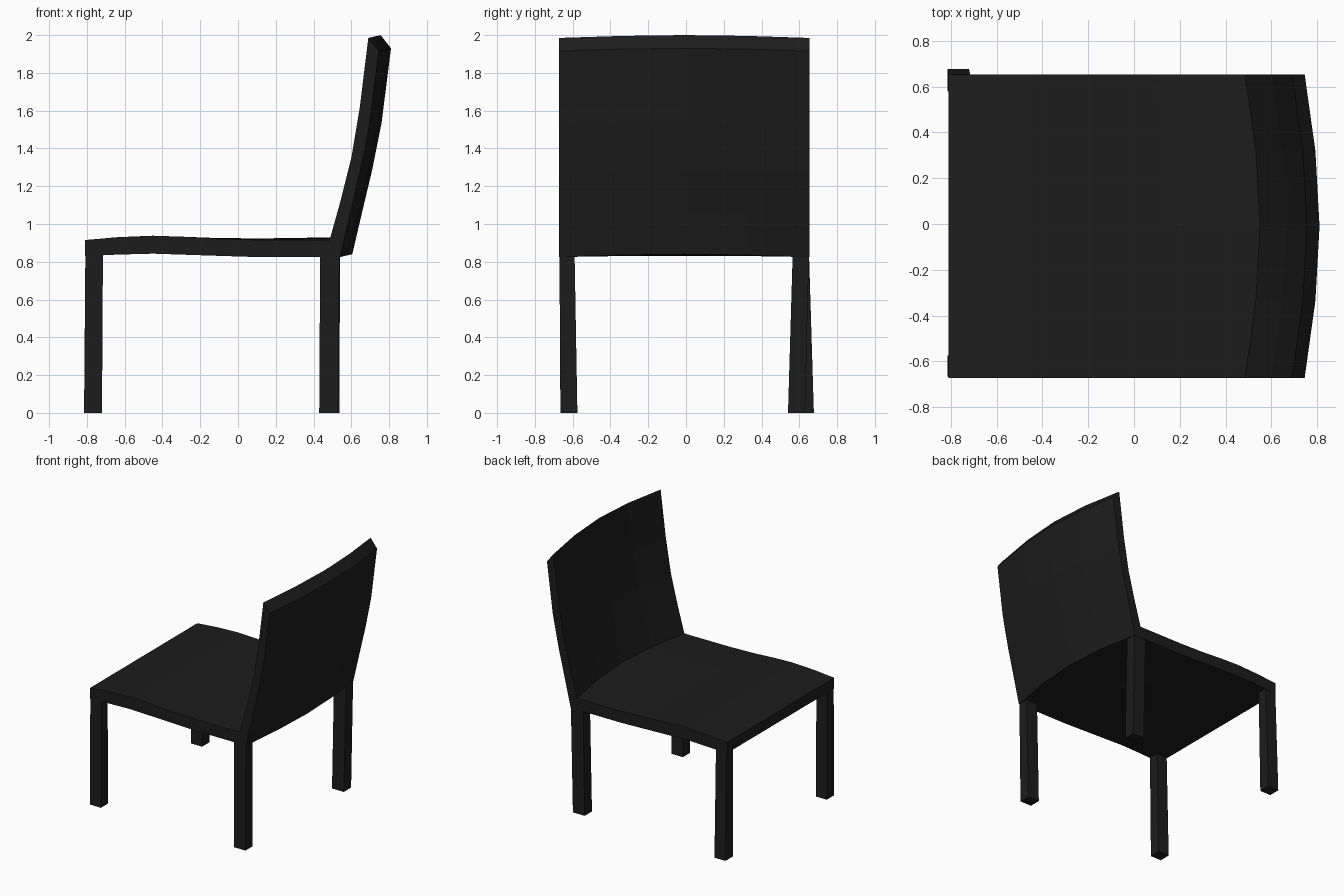
import bpy, bmesh

if "Cube" in bpy.data.objects:
    bpy.data.objects.remove(bpy.data.objects["Cube"])

black = bpy.data.materials.new("black")
black.diffuse_color = (0.012, 0.012, 0.012, 1)
black.use_nodes = True
black.node_tree.nodes["Principled BSDF"].inputs["Base Color"].default_value = black.diffuse_color


def finish(name, bm):
    bmesh.ops.recalc_face_normals(bm, faces=bm.faces)
    mesh = bpy.data.meshes.new(name)
    bm.to_mesh(mesh)
    bm.free()
    mesh.materials.append(black)
    obj = bpy.data.objects.new(name, mesh)
    bpy.context.collection.objects.link(obj)
    return obj


def loft(name, sections):
    """Skin matching closed sections and cap both ends."""
    bm = bmesh.new()
    rings = [[bm.verts.new(p) for p in s] for s in sections]
    n = len(rings[0])
    for a, b in zip(rings, rings[1:]):
        for i in range(n):
            j = (i + 1) % n
            bm.faces.new((a[i], a[j], b[j], b[i]))
    bm.faces.new(rings[0])
    bm.faces.new(rings[-1])
    return finish(name, bm)


# Seat and backrest: one side profile swept across, bowing backwards mid-width
profile = [
    (-0.81, 0.915), (-0.64, 0.93), (-0.45, 0.938), (-0.30, 0.933),
    (-0.12, 0.922), (0.10, 0.916), (0.485, 0.915),
    (0.545, 1.13), (0.60, 1.35), (0.645, 1.62), (0.69, 1.985),
    (0.745, 1.915), (0.695, 1.52), (0.645, 1.27), (0.595, 1.06), (0.54, 0.825),
    (0.10, 0.825), (-0.12, 0.832), (-0.30, 0.838), (-0.45, 0.843),
    (-0.64, 0.838), (-0.81, 0.83),
]


def bowed(y, bow):
    pts = []
    for x, z in profile:
        w = bow * min(1, max(0, (x + 0.3) / 0.78))
        pts.append((x + 0.065 * w, y, z + 0.015 * w))
    return pts


stations = [(-0.672, 0), (-0.335, 0.72), (-0.01, 1), (0.32, 0.72), (0.653, 0)]
loft("seat_and_back", [bowed(y, b) for y, b in stations])


# Legs: slightly skewed square posts, (x0, x1, y0, y1) at foot and top
def leg(name, foot, top):
    def ring(r, z):
        x0, x1, y0, y1 = r
        return [(x0, y0, z), (x1, y0, z), (x1, y1, z), (x0, y1, z)]
    loft(name, [ring(foot, 0), ring(top, 0.85)])


leg("front_leg_near", (-0.815, -0.72, -0.665, -0.575), (-0.808, -0.715, -0.670, -0.59))
leg("front_leg_far", (-0.815, -0.72, 0.585, 0.677), (-0.808, -0.715, 0.572, 0.651))
leg("rear_leg_near", (0.43, 0.53, -0.665, -0.575), (0.435, 0.537, -0.670, -0.59))
leg("rear_leg_far", (0.435, 0.537, 0.54, 0.63), (0.435, 0.54, 0.565, 0.651))
